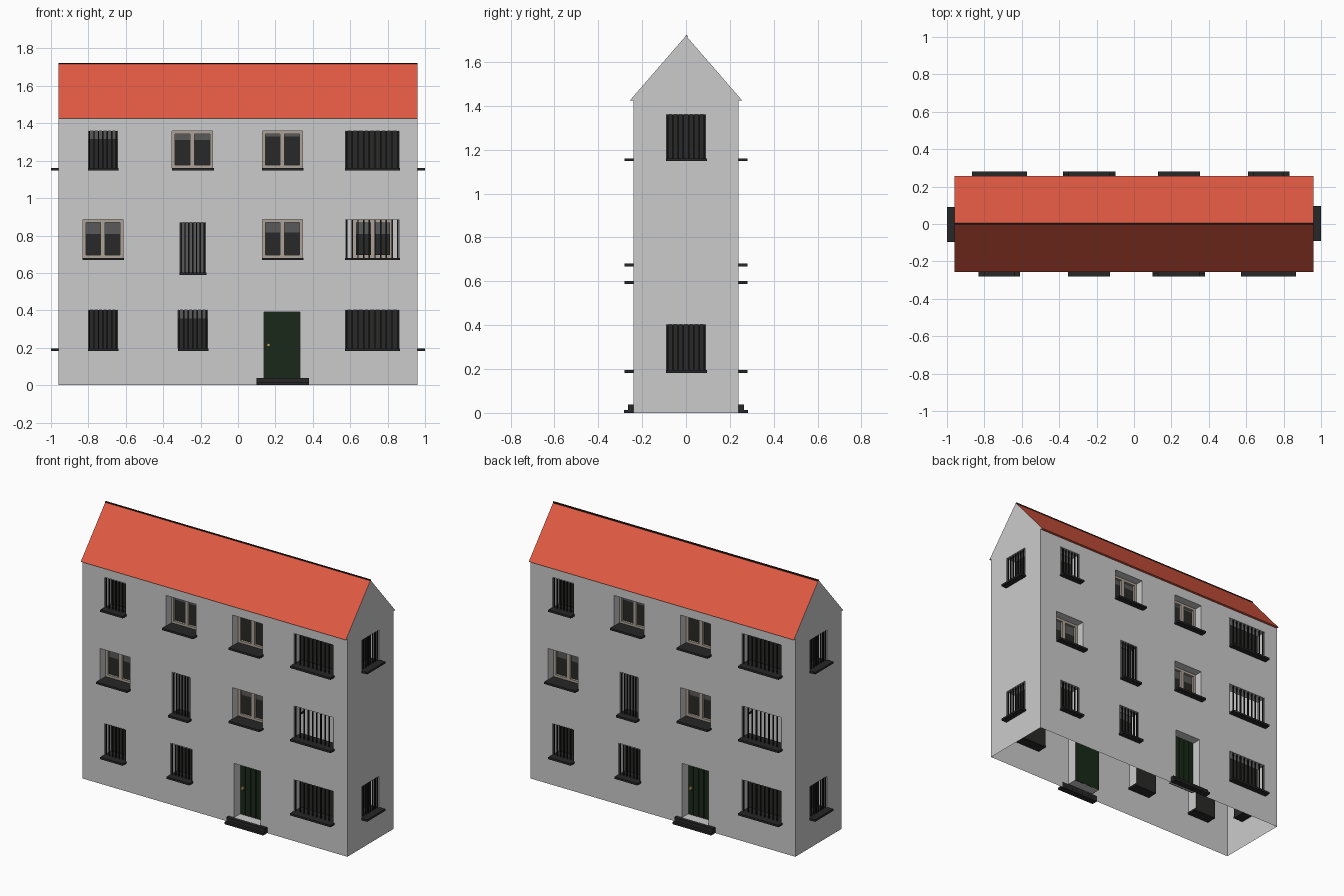
import bpy, bmesh, math
from mathutils import Matrix

if "Cube" in bpy.data.objects:
    bpy.data.objects.remove(bpy.data.objects["Cube"])

HX, HY, EAVE, RIDGE, REC = 0.96, 0.24, 1.425, 1.72, 0.07
COLORS = {
    "roof": (0.75, 0.1, 0.055, 1), "ridge_cap": (0.03, 0.012, 0.01, 1),
    "window_bars": (0.012, 0.012, 0.012, 1), "window_sills": (0.02, 0.02, 0.02, 1),
    "window_panes": (0.022, 0.022, 0.021, 1), "window_blinds": (0.1, 0.1, 0.1, 1),
    "window_frames": (0.42, 0.37, 0.31, 1), "doors": (0.01, 0.022, 0.01, 1),
    "door_knobs": (0.6, 0.38, 0.1, 1), "door_steps": (0.02, 0.02, 0.02, 1),
}
parts = {}


def face(name, pts, mat=Matrix()):
    bm = parts.setdefault(name, bmesh.new()) if name not in parts else parts[name]
    bm.faces.new([bm.verts.new(mat @ Matrix.Translation(p).to_translation()) for p in pts])


def box(name, x0, x1, y0, y1, z0, z1, mat=Matrix(), back=True):
    a, b, c, d = (x0, y0), (x1, y0), (x1, y1), (x0, y1)
    for k, (p, q) in enumerate(((a, b), (b, c), (c, d), (d, a))):
        if k != 2 or back:
            face(name, [(*p, z0), (*q, z0), (*q, z1), (*p, z1)], mat)
    face(name, [(*a, z1), (*b, z1), (*c, z1), (*d, z1)], mat)
    face(name, [(*d, z0), (*c, z0), (*b, z0), (*a, z0)], mat)


def panel(name, u0, u1, z0, z1, y, mat):
    face(name, [(u0, y, z0), (u1, y, z0), (u1, y, z1), (u0, y, z1)], mat)


# One wall facing -y: grid of quads around its openings, plus the reveals
def wall(half, dist, holes, mat):
    us = sorted({-half, half, *[v for h in holes for v in h[:2]]})
    zs = sorted({0, EAVE, *[v for h in holes for v in h[2:4]]})
    for u0, u1 in zip(us, us[1:]):
        for z0, z1 in zip(zs, zs[1:]):
            cu, cz = (u0 + u1) / 2, (z0 + z1) / 2
            if not any(h[0] < cu < h[1] and h[2] < cz < h[3] for h in holes):
                panel("walls", u0, u1, z0, z1, -dist, mat)
    f, r = -dist, -dist + REC
    for u0, u1, z0, z1, *_ in holes:
        face("walls", [(u0, f, z0), (u0, r, z0), (u0, r, z1), (u0, f, z1)], mat)
        face("walls", [(u1, f, z1), (u1, r, z1), (u1, r, z0), (u1, f, z0)], mat)
        face("walls", [(u0, f, z1), (u0, r, z1), (u1, r, z1), (u1, f, z1)], mat)
        face("walls", [(u1, f, z0), (u1, r, z0), (u0, r, z0), (u0, f, z0)], mat)


# Dark pane with a blind drawn part of the way down
def glazing(u0, u1, z0, z1, y, blind, mat):
    zb = z1 - blind * (z1 - z0)
    if blind < 1:
        panel("window_panes", u0, u1, z0, zb, y, mat)
    if blind > 0:
        panel("window_blinds", u0, u1, zb, z1, y, mat)


def sill(u0, u1, z0, dist, mat):
    box("window_sills", u0 - 0.002, u1 + 0.006, -dist - 0.04, -dist + REC, z0 - 0.012, z0 + 0.001, mat)


def barred(u0, u1, z0, z1, dist, mat, blind, n):
    sill(u0, u1, z0, dist, mat)
    if blind is not None:
        glazing(u0, u1, z0, z1, -dist + REC, blind, mat)
    for i in range(n):
        u = u0 + 0.006 + (u1 - u0 - 0.012) * i / (n - 1)
        box("window_bars", u - 0.0035, u + 0.0035, -dist + 0.006, -dist + 0.013, z0, z1, mat)


def casement(u0, u1, z0, z1, dist, mat, blind):
    sill(u0, u1, z0, dist, mat)
    y, t, m = -dist + REC, 0.016, (u0 + u1) / 2
    fy = y - 0.015
    for a, b in ((u0, u0 + t), (m - 0.012, m + 0.012), (u1 - t, u1)):
        box("window_frames", a, b, fy, y, z0, z1, mat, False)
    for a, b in ((u0 + t, m - 0.012), (m + 0.012, u1 - t)):
        box("window_frames", a, b, fy, y, z0, z0 + t, mat, False)
        box("window_frames", a, b, fy, y, z1 - t, z1, mat, False)
        glazing(a, b, z0 + t, z1 - t, y, blind, mat)


# Planked door with knob and a two-level step
def door(u0, u1, z0, z1, dist, mat):
    y, n = -dist + REC, 5
    w = (u1 - u0) / n
    panel("doors", u0, u1, z0, z1, y, mat)
    for i in range(n):
        box("doors", u0 + i * w + 0.002, u0 + (i + 1) * w - 0.002, y - 0.008, y, z0, z1, mat, False)
    box("door_knobs", u0 + 0.016, u0 + 0.031, y - 0.022, y - 0.008, 0.207, 0.222, mat)
    box("door_steps", 0.1, 0.38, -dist - 0.042, -dist + 0.001, 0, 0.014, mat)
    box("door_steps", 0.1, 0.38, -dist - 0.024, -dist + REC * 0.02, 0.014, 0.038, mat)


T, M, B = (1.16, 1.36), (0.68, 0.885), (0.195, 0.402)   # storeys
DOOR = (0.14, 0.332, 0.038, 0.392)
BARRED = [(-0.80, -0.645, *T, 0.22, 7), (-0.80, -0.645, *B, 0, 7), (-0.31, -0.175, 0.60, 0.87, 1, 7),
          (-0.32, -0.163, *B, 0.22, 7), (0.575, 0.86, *T, 0, 10), (0.575, 0.86, *M, None, 10),
          (0.575, 0.86, *B, 0, 10)]
CASEMENT = [(-0.352, -0.135, *T, 0.2), (0.13, 0.345, *T, 0.08),
            (-0.83, -0.615, *M, 0.35), (0.13, 0.345, *M, 0.3)]
SIDE = [(-0.09, 0.09, *T, 0, 8), (-0.09, 0.09, *B, 0, 8)]

# Long facades (the back is the front turned half round) and gable ends
for half_turn in (0, math.pi):
    mat = Matrix.Rotation(half_turn, 4, 'Z')
    wall(HX, HY, [DOOR] + BARRED + CASEMENT, mat)
    for u0, u1, z0, z1, blind, n in BARRED:
        barred(u0, u1, z0, z1, HY, mat, blind, n)
    for u0, u1, z0, z1, blind in CASEMENT:
        casement(u0, u1, z0, z1, HY, mat, blind)
    door(*DOOR, HY, mat)
    # Roof slope with its eave underside
    e = HY + 0.016
    face("roof", [(-HX, -e, EAVE), (HX, -e, EAVE), (HX, 0, RIDGE), (-HX, 0, RIDGE)], mat)
    face("roof", [(-HX, -HY, EAVE), (HX, -HY, EAVE), (HX, -e, EAVE), (-HX, -e, EAVE)], mat)
    # Gable end
    smat = Matrix.Rotation(half_turn + math.pi / 2, 4, 'Z')
    wall(HY, HX, SIDE, smat)
    face("walls", [(-e, -HX, EAVE), (e, -HX, EAVE), (0, -HX, RIDGE)], smat)
    for u0, u1, z0, z1, blind, n in SIDE:
        barred(u0, u1, z0, z1, HX, smat, blind, n)

box("ridge_cap", -HX, HX, -0.003, 0.006, RIDGE - 0.006, RIDGE + 0.002)

# Turn the collected geometry into named objects
for name, bm in parts.items():
    bmesh.ops.remove_doubles(bm, verts=bm.verts, dist=1e-5)
    me = bpy.data.meshes.new(name)
    bm.to_mesh(me)
    bm.free()
    ob = bpy.data.objects.new(name, me)
    bpy.context.collection.objects.link(ob)
    if name in COLORS:
        m = bpy.data.materials.new(name)
        m.diffuse_color = COLORS[name]
        m.use_nodes = True
        m.node_tree.nodes["Principled BSDF"].inputs["Base Color"].default_value = m.diffuse_color
        me.materials.append(m)
